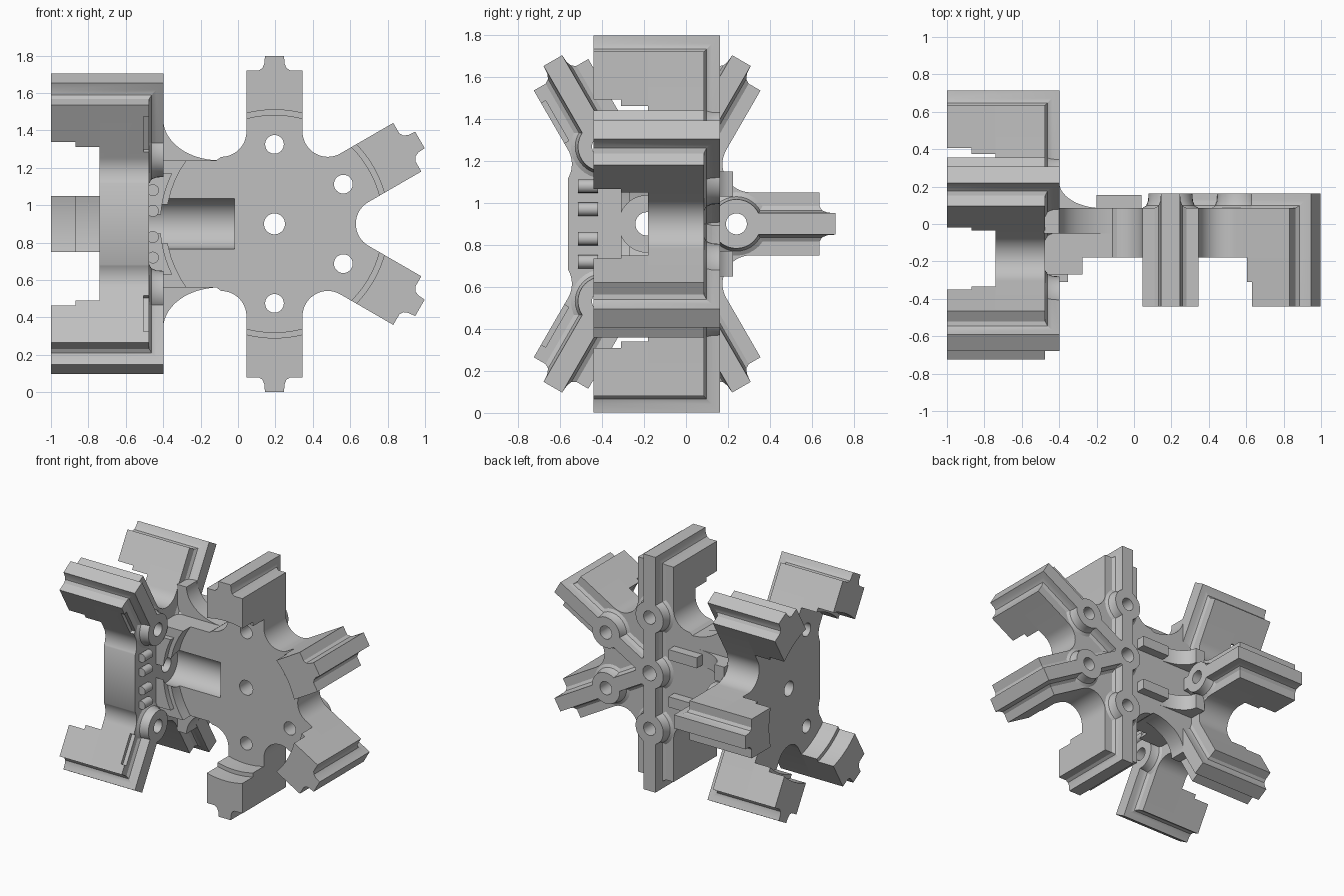
import bpy, bmesh
from math import sin, cos, pi, radians, sqrt, atan2

cube = bpy.data.objects.get("Cube")
if cube:
    bpy.data.objects.remove(cube)

grey = bpy.data.materials.new("plain grey")
grey.use_nodes = True
grey.diffuse_color = (0.53, 0.53, 0.53, 1)
grey.node_tree.nodes["Principled BSDF"].inputs["Base Color"].default_value = grey.diffuse_color

# Shared sizes: depth is measured along the star axis, outer side positive
BASE, INNER, STEP, LEG = 0.085, -0.18, -0.31, -0.44
HALF, TIP, CUT, CUT2 = 0.15, 0.82, 0.58, 0.61
HOLE_R, HOLE_AT = 0.05, 0.425
COVE = [(0.085, -0.03), (0.085, 0), (0.064, 0.013), (0.054, 0.038), (0.051, 0.078)]


# Each star has its own frame (u, v in the plane, w along the axis)
def front_star(u, v, w):
    return (0.195 + u, w, 0.9 + v)


def side_star(u, v, w):
    return (-0.56 + w, -0.185 + u, 0.9 + v)


def loft(name, rings):
    """Skin a list of matching rings and cap both ends."""
    bm = bmesh.new()
    rows = [[bm.verts.new(p) for p in ring] for ring in rings]
    n = len(rows[0])
    for a, b in zip(rows, rows[1:]):
        for i in range(n):
            bm.faces.new((a[i], a[(i + 1) % n], b[(i + 1) % n], b[i]))
    bm.faces.new(rows[0])
    bm.faces.new(rows[-1])
    bmesh.ops.recalc_face_normals(bm, faces=bm.faces)
    mesh = bpy.data.meshes.new(name)
    bm.to_mesh(mesh)
    bm.free()
    ob = bpy.data.objects.new(name, mesh)
    bpy.context.collection.objects.link(ob)
    mesh.materials.append(grey)
    return ob


def prism(name, frame, poly, w0, w1):
    return loft(name, [[frame(u, v, w) for u, v in poly] for w in (w0, w1)])


def circle(r, u=0, v=0, n=32):
    return [(u + r * cos(2 * pi * i / n), v + r * sin(2 * pi * i / n)) for i in range(n)]


def turn(pts, deg):
    a = radians(deg)
    return [(u * cos(a) - v * sin(a), u * sin(a) + v * cos(a)) for u, v in pts]


def cut(obs, cutters):
    for ob in obs:
        for c in cutters:
            mod = ob.modifiers.new("cut", 'BOOLEAN')
            mod.operation, mod.solver, mod.object = 'DIFFERENCE', 'EXACT', c
    bpy.context.view_layer.update()
    deps = bpy.context.evaluated_depsgraph_get()
    done = [bpy.data.meshes.new_from_object(ob.evaluated_get(deps)) for ob in obs]
    for ob, mesh in zip(obs, done):
        ob.modifiers.clear()
        ob.data = mesh
    for c in cutters:
        bpy.data.objects.remove(c)


def hollow(deg, a0, a1):
    """Concave arc that joins two neighbouring arms."""
    d, r = 0.57, 0.57 / 2 - HALF
    return turn([(d + r * cos(radians(a0 + (a1 - a0) * i / 16)),
                  r * sin(radians(a0 + (a1 - a0) * i / 16))) for i in range(17)], deg)


def outline(arms, tail):
    pts = []
    for i, a in enumerate(arms):
        pts += turn([(TIP, -HALF), (TIP, HALF)], a)
        if i < len(arms) - 1:
            pts += hollow(a + 30, 240, 120)
    first, last = arms[0] - 30, arms[-1] + 30
    # the last hollows stop where they meet the straight tail side
    end = 150 if last == 120 else 180
    pts += hollow(last, 240, end)
    pts += tail
    pts += hollow(first, 360 - end, 120)
    return pts


def leg_poly(r, half, end):
    arc = []
    for i in range(13):
        a = atan2(half, sqrt(r * r - half * half)) * (1 - i / 6)
        arc.append((r * cos(a), r * sin(a)))
    return arc + [(end, -half), (end, half)]


def make_arm(label, frame, deg, start):
    upper = prism(label + "_leg_upper", frame, turn(leg_poly(CUT, HALF, TIP), deg), INNER, STEP)
    lower = prism(label + "_leg_lower", frame, turn(leg_poly(CUT2, HALF, TIP), deg), STEP, LEG)
    # rib with coved flanks, folded over the end of the arm
    section = [(-s, h) for s, h in COVE] + [(s, h) for s, h in reversed(COVE)]

    def ring(place):
        out = []
        for s, h in section:
            r, w = place(h)
            u, v = turn([(r, s)], deg)[0]
            out.append(frame(u, v, w))
        return out
    rib = loft(label + "_rib", [ring(lambda h: (start, BASE + h)),
                                ring(lambda h: (TIP + h, BASE + h)),
                                ring(lambda h: (TIP + h, LEG))])
    return [upper, lower, rib]


def make_boss(label, frame, u, v):
    return loft(label, [[frame(p, q, BASE + h) for p, q in circle(s + 0.066, u, v)]
                        for s, h in COVE])


def make_star(label, frame, arms, tail, starts, bosses, hub):
    plate = prism(label + "_plate", frame, outline(arms, tail), INNER, BASE)
    parts = [plate]
    for a in arms:
        parts += make_arm("%s_arm_%d" % (label, a % 360), frame, a, starts.get(a, 0.28))
    cutters = [prism("hole_cutter", frame, circle(0.056), -0.6, 0.4)]
    if hub:
        parts.append(make_boss(label + "_hub", frame, 0, 0))
    for a in bosses:
        u, v = turn([(HOLE_AT, 0)], a)[0]
        parts.append(make_boss("%s_boss_%d" % (label, a % 360), frame, u, v))
        cutters.append(prism("hole_cutter", frame, circle(HOLE_R, u, v), -0.6, 0.4))
    cut(parts, cutters)
    return plate


# Front star: four arms, with a straight neck reaching the side star
NECK = -0.675
front_arms = [-90, -30, 30, 90]
front_plate = make_star("front_star", front_star, front_arms,
                        [(-0.31, 0.34), (NECK, 0.34), (NECK, -0.34), (-0.31, -0.34)],
                        dict.fromkeys(front_arms, 0), front_arms, True)

# Side star: five arms and one flat side
make_star("side_star", side_star, [-120, -60, 0, 60, 120], [],
          {120: 0.4, -120: 0.4}, [-120, 0, 120], False)

# Curved rims under the neck, then the round pocket through neck and rims
rim = prism("neck_rim", front_star, turn(leg_poly(CUT, 0.34, -NECK), 180), INNER, -0.27)
lip = prism("neck_lip", front_star, turn(leg_poly(CUT2, 0.27, -NECK), 180), -0.27, STEP)
pocket = prism("pocket_cutter", side_star, circle(0.135, n=48), 0.05, 0.54)
cut([front_plate, rim, lip], [pocket])

for sign, side in ((1, "upper"), (-1, "lower")):
    # concave web from the neck to the slanted arm of the side star
    curve = [(-0.1 - 0.3 * sin(pi / 2 * i / 14), 1.46 - 0.22 * cos(pi / 2 * i / 14))
             for i in range(15)] + [(-0.48, 1.46), (-0.48, 1.2), (-0.1, 1.2)]
    loft(side + "_web", [[(x, y, 0.9 + sign * (z - 0.9)) for x, z in curve]
                         for y in (-0.05, BASE)])
    # concave web on the back of the neck
    curve = [(-0.17 - 0.23 * sin(pi / 2 * i / 14), 0.225 - 0.14 * cos(pi / 2 * i / 14))
             for i in range(15)] + [(-0.48, 0.225), (-0.48, 0.05), (-0.17, 0.05)]
    loft(side + "_back_web", [[(x, y, 0.9 + sign * z) for x, y in curve]
                              for z in (0.13, 0.25)])
    # raised pad on the back of the neck
    pad = [(-0.2, 0.14), (0.04, 0.14), (0.04, 0.22), (-0.2, 0.22)]
    loft(side + "_back_pad", [[(x, y, 0.9 + sign * z) for x, z in pad]
                              for y in (0.06, 0.155)])
    # small round studs along the flat side
    for k, z in enumerate((0.07, 0.18)):
        loft("%s_stud_%d" % (side, k + 1),
             [[(-0.455 + a, y, 0.9 + sign * z + b) for a, b in circle(0.032, n=16)]
              for y in (-0.515, -0.42)])
    # narrow notch along the edge of the arm
    name = "side_star_arm_120" if sign > 0 else "side_star_arm_240"
    notch_poly = turn([(0.53, 0.125), (0.75, 0.125), (0.75, 0.16), (0.53, 0.16)], 120)
    notch = prism("notch_cutter", side_star, [(u, sign * v) for u, v in notch_poly], 0.055, 0.12)
    cut([bpy.data.objects["side_star_plate"]], [notch])

# Smooth curved faces, keep hard edges
bpy.ops.object.select_all(action='DESELECT')
for ob in bpy.context.collection.objects:
    if ob.type == 'MESH' and grey.name in ob.data.materials:
        ob.select_set(True)
        bpy.context.view_layer.objects.active = ob
bpy.ops.object.shade_smooth_by_angle(angle=radians(30))
